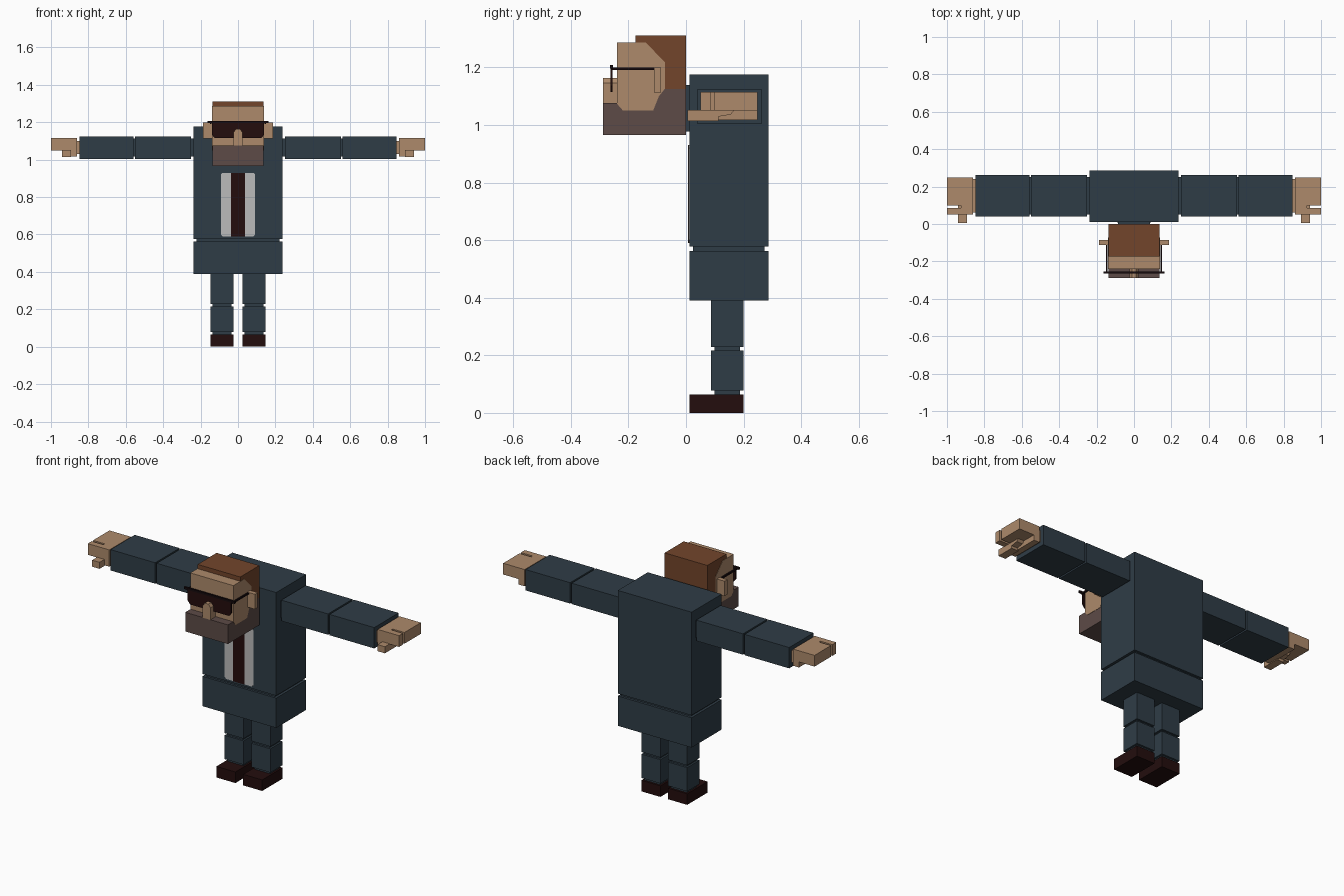
import bpy
import bmesh

cube = bpy.data.objects.get("Cube")
if cube:
    bpy.data.objects.remove(cube, do_unlink=True)


def material(name, r, g, b):
    m = bpy.data.materials.new(name)
    m.use_nodes = True
    m.diffuse_color = (r, g, b, 1)
    m.node_tree.nodes["Principled BSDF"].inputs["Base Color"].default_value = (r, g, b, 1)
    return m


NAVY = material("navy cloth", 0.028, 0.046, 0.062)
SKIN = material("skin", 0.418, 0.254, 0.147)
HAIR = material("brown hair", 0.171, 0.060, 0.024)
BEARD = material("grey brown beard", 0.109, 0.070, 0.063)
DARK = material("dark maroon", 0.017, 0.004, 0.004)
WHITE = material("shirt white", 0.50, 0.50, 0.50)
BLACK = material("frame black", 0.008, 0.003, 0.004)


def finish(name, bm, mat):
    bmesh.ops.recalc_face_normals(bm, faces=bm.faces)
    me = bpy.data.meshes.new(name)
    bm.to_mesh(me)
    bm.free()
    me.materials.append(mat)
    ob = bpy.data.objects.new(name, me)
    bpy.context.collection.objects.link(ob)
    return ob


def prism(name, points, lo, hi, axis, mat):
    """Extrude a 2D outline along an axis; the outline uses the other two axes in order."""
    bm = bmesh.new()

    def place(p, h):
        c = list(p)
        c.insert("xyz".index(axis), h)
        return c

    face = bm.faces.new([bm.verts.new(place(p, lo)) for p in points])
    ext = bmesh.ops.extrude_face_region(bm, geom=[face])
    move = place((0, 0), hi - lo)
    bmesh.ops.translate(bm, vec=move, verts=[v for v in ext["geom"] if isinstance(v, bmesh.types.BMVert)])
    return finish(name, bm, mat)


def box(name, x, y, z, mat):
    return prism(name, [(x[0], y[0]), (x[1], y[0]), (x[1], y[1]), (x[0], y[1])], z[0], z[1], "z", mat)


def pair(ob):
    """Name the +x part left and add its mirrored right twin."""
    base = ob.name
    ob.name = "left_" + base
    bm = bmesh.new()
    bm.from_mesh(ob.data)
    for v in bm.verts:
        v.co.x = -v.co.x
    finish("right_" + base, bm, ob.data.materials[0])


# Body
box("torso", (-0.237, 0.237), (0.012, 0.287), (0.577, 1.176), NAVY)
box("waist_joint", (-0.222, 0.222), (0.025, 0.273), (0.555, 0.585), NAVY)
box("hips", (-0.237, 0.237), (0.012, 0.287), (0.39, 0.563), NAVY)
box("neck", (-0.085, 0.085), (-0.005, 0.02), (0.977, 1.138), NAVY)

# Shirt front and tie
c = 0.01
prism("shirt_front", [(-0.092 + c, 0.59), (0.092 - c, 0.59), (0.092, 0.59 + c), (0.092, 0.93 - c),
                      (0.092 - c, 0.93), (-0.092 + c, 0.93), (-0.092, 0.93 - c), (-0.092, 0.59 + c)],
      0.009, 0.013, "y", WHITE)
box("tie", (-0.037, 0.037), (0.007, 0.010), (0.59, 0.93), DARK)

# Legs and shoes
pair(box("upper_leg", (0.025, 0.147), (0.087, 0.199), (0.229, 0.39), NAVY))
pair(box("knee_joint", (0.036, 0.136), (0.099, 0.187), (0.21, 0.235), NAVY))
pair(box("lower_leg", (0.025, 0.147), (0.087, 0.199), (0.078, 0.216), NAVY))
pair(box("ankle_joint", (0.036, 0.136), (0.099, 0.187), (0.06, 0.082), NAVY))
pair(box("shoe", (0.025, 0.147), (0.012, 0.199), (0.0, 0.064), DARK))

# Arms
pair(box("shoulder_joint", (0.23, 0.258), (0.05, 0.25), (1.016, 1.113), NAVY))
pair(box("upper_arm", (0.25, 0.55), (0.04, 0.263), (1.004, 1.125), NAVY))
pair(box("elbow_joint", (0.545, 0.565), (0.05, 0.25), (1.016, 1.113), NAVY))
pair(box("forearm", (0.56, 0.847), (0.04, 0.263), (1.004, 1.125), NAVY))

# Hands with a separate index finger and a stepped thumb
pair(box("wrist", (0.84, 0.87), (0.062, 0.24), (1.03, 1.10), SKIN))
pair(box("palm", (0.862, 0.90), (0.05, 0.249), (1.018, 1.115), SKIN))
pair(prism("fingers", [(0.90, 0.05), (1.0, 0.05), (1.0, 0.086), (0.925, 0.086),
                       (0.925, 0.099), (1.0, 0.099), (1.0, 0.249), (0.90, 0.249)],
           1.05, 1.115, "z", SKIN))
pair(prism("thumb", [(0.005, 1.014), (0.113, 1.014), (0.113, 1.029), (0.155, 1.036),
                     (0.168, 1.052), (0.005, 1.052)], 0.893, 0.94, "x", SKIN))

# Head: hair block, beard block, and face with side cheeks
box("hair", (-0.137, 0.137), (-0.175, 0.0), (1.125, 1.311), HAIR)
prism("beard", [(-0.288, 0.965), (0.0, 0.965), (0.0, 1.125), (-0.20, 1.125),
                (-0.20, 1.076), (-0.288, 1.076)], -0.137, 0.137, "x", BEARD)
prism("face", [(-0.24, 1.286), (-0.24, 1.074), (-0.219, 1.05), (-0.114, 1.05), (-0.094, 1.10),
               (-0.073, 1.126), (-0.073, 1.217), (-0.139, 1.286)], -0.1385, 0.1385, "x", SKIN)
pair(box("ear", (0.137, 0.187), (-0.112, -0.086), (1.113, 1.2), SKIN))
prism("nose", [(-0.025, 1.074), (0.025, 1.074), (0.025, 1.145), (0.012, 1.163),
               (-0.012, 1.163), (-0.025, 1.145)], -0.288, -0.235, "y", SKIN)

# Glasses
box("glasses_brow", (-0.163, 0.163), (-0.264, -0.253), (1.196, 1.208), BLACK)
pair(prism("lens", [(0.0, 1.20), (0.14, 1.20), (0.14, 1.135), (0.125, 1.115),
                    (0.02, 1.115), (0.0, 1.14)], -0.262, -0.255, "y", DARK))
pair(box("glasses_temple", (0.141, 0.149), (-0.258, -0.112), (1.19, 1.2), BLACK))
